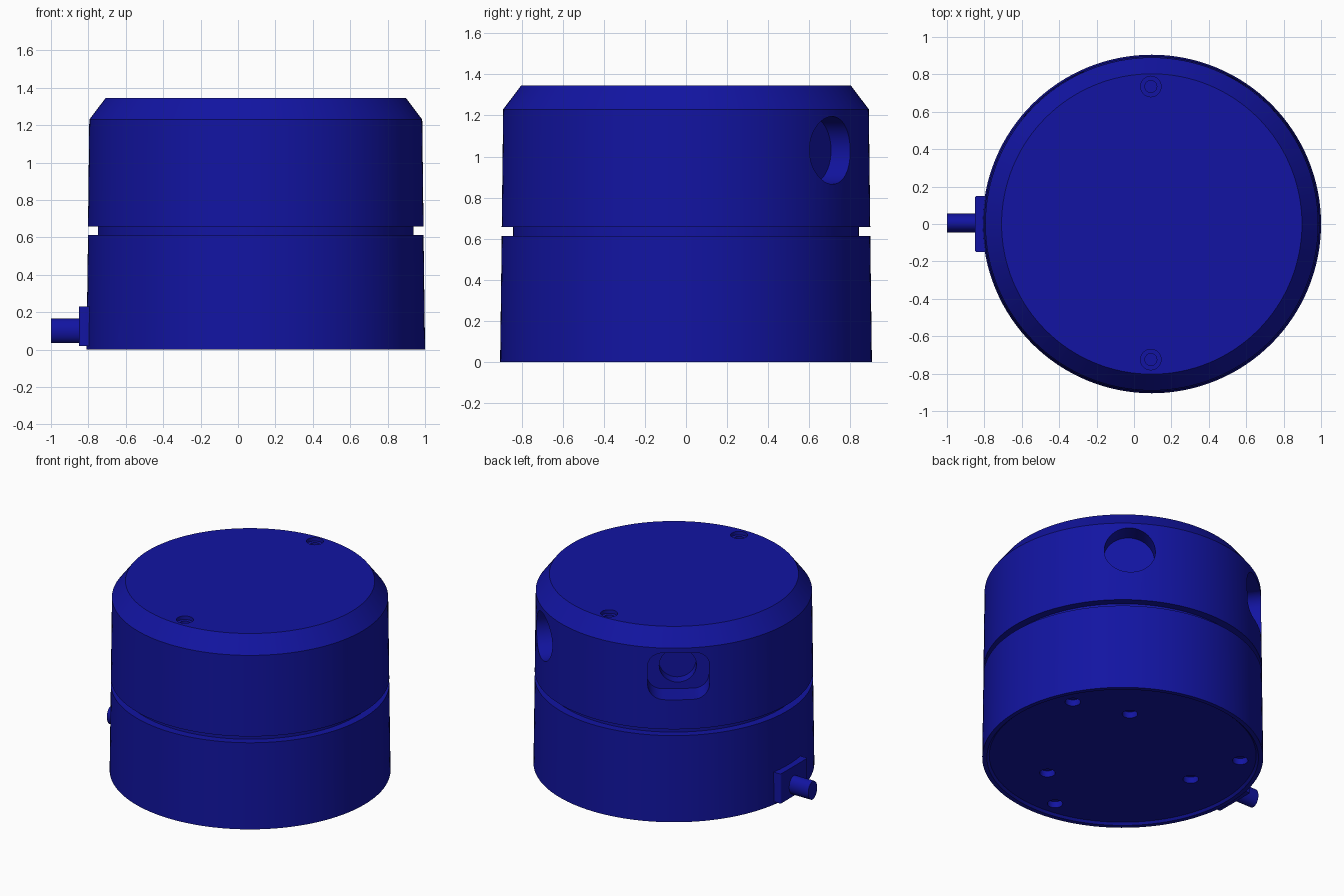
import bpy, bmesh
from math import sin, cos, pi, radians
from mathutils import Matrix, Vector

if "Cube" in bpy.data.objects:
    bpy.data.objects.remove(bpy.data.objects["Cube"])

CX, CY = 0.095, 0.0
blue = bpy.data.materials.new("blue_plastic")
blue.diffuse_color = (0.006, 0.007, 0.36, 1)
blue.use_nodes = True
blue.node_tree.nodes["Principled BSDF"].inputs["Base Color"].default_value = blue.diffuse_color


def make(name, bm):
    bmesh.ops.recalc_face_normals(bm, faces=bm.faces)
    me = bpy.data.meshes.new(name)
    bm.to_mesh(me)
    bm.free()
    ob = bpy.data.objects.new(name, me)
    bpy.context.collection.objects.link(ob)
    me.materials.append(blue)
    return ob


def lathe(name, profile, n=128):
    bm = bmesh.new()
    rings = [[bm.verts.new((CX + r * cos(2 * pi * i / n), CY + r * sin(2 * pi * i / n), z))
              for i in range(n)] for r, z in profile]
    for a, b in zip(rings, rings[1:]):
        for i in range(n):
            j = (i + 1) % n
            bm.faces.new((a[i], a[j], b[j], b[i]))
    bm.faces.new(rings[0])
    bm.faces.new(rings[-1])
    return make(name, bm)


def cylinder(name, matrix, r, depth, n=32):
    bm = bmesh.new()
    bmesh.ops.create_cone(bm, cap_ends=True, segments=n, radius1=r, radius2=r,
                          depth=depth, matrix=matrix)
    return make(name, bm)


def box(name, matrix, size, bevel=0, axis=0):
    bm = bmesh.new()
    bmesh.ops.create_cube(bm, size=1, matrix=Matrix.Diagonal((*size, 1)))
    if bevel:
        # round only the edges running along the given axis
        edges = [e for e in bm.edges
                 if abs((e.verts[0].co - e.verts[1].co).normalized()[axis]) > 0.9]
        bmesh.ops.bevel(bm, geom=edges, offset=bevel, segments=6, profile=0.5, affect='EDGES')
    bm.transform(matrix)
    return make(name, bm)


def radial(deg, r, z):
    # frame on the body wall with local x pointing outward
    a = radians(deg)
    return Matrix.Translation((CX + r * cos(a), CY + r * sin(a), z)) @ Matrix.Rotation(a, 4, 'Z')


def activate(ob):
    bpy.ops.object.select_all(action='DESELECT')
    ob.select_set(True)
    bpy.context.view_layer.objects.active = ob


def cut(ob, cutters):
    activate(ob)
    for c in cutters:
        m = ob.modifiers.new("cut", 'BOOLEAN')
        m.operation, m.solver, m.object = 'DIFFERENCE', 'EXACT', c
        bpy.ops.object.modifier_apply(modifier=m.name)
        bpy.data.objects.remove(c)


def smooth(ob, deg=35):
    activate(ob)
    bpy.ops.object.shade_smooth_by_angle(angle=radians(deg))


X_AXIS = Matrix.Rotation(pi / 2, 4, 'Y')

# body: base, groove and chamfered cap
body = lathe("housing", [(0.86, 0.015), (0.875, 0.0), (0.905, 0.0), (0.897, 0.612), (0.843, 0.612),
                         (0.843, 0.657), (0.897, 0.657), (0.89, 1.23), (0.803, 1.345)])

cutters = []
# counterbored screw holes in the top
for y in (0.735, -0.725):
    p = Matrix.Translation((0.09, y, 1.345))
    cutters += [cylinder("top_bore", p, 0.055, 0.05), cylinder("top_hole", p, 0.032, 0.12)]

# two rings of mounting holes in the underside
for r, first in ((0.76, 25), (0.535, 55)):
    for k in range(3):
        cutters.append(cylinder("base_hole", radial(first + 120 * k, r, 0), 0.05, 0.12))

# round side port, and wide port with a small bore behind it
cutters.append(cylinder("round_port", radial(53, 0.89, 1.03) @ X_AXIS, 0.165, 0.26, 48))
cutters.append(box("wide_port", radial(127, 0.89, 1.03), (0.34, 0.4, 0.33), 0.1))
cutters.append(cylinder("wide_port_bore", radial(127, 0.72, 1.03) @ X_AXIS, 0.12, 0.16))

# stepped square socket low on the front left
cutters.append(box("socket", radial(219.5, 0.9, 0.15), (0.12, 0.22, 0.14)))
cutters.append(box("socket_inner", radial(219.5, 0.88, 0.13), (0.2, 0.12, 0.1)))

cut(body, cutters)
smooth(body)

# cable plate on the left and its cable stub
plate = box("cable_plate", Matrix.Translation((-0.815, 0, 0.125)), (0.07, 0.3, 0.21), 0.012, 2)
smooth(plate)
cable = cylinder("cable_stub", Matrix.Translation((-0.91, 0.005, 0.1)) @ X_AXIS
                 @ Matrix.Diagonal((0.065, 0.05, 1, 1)), 1, 0.18)
smooth(cable)
